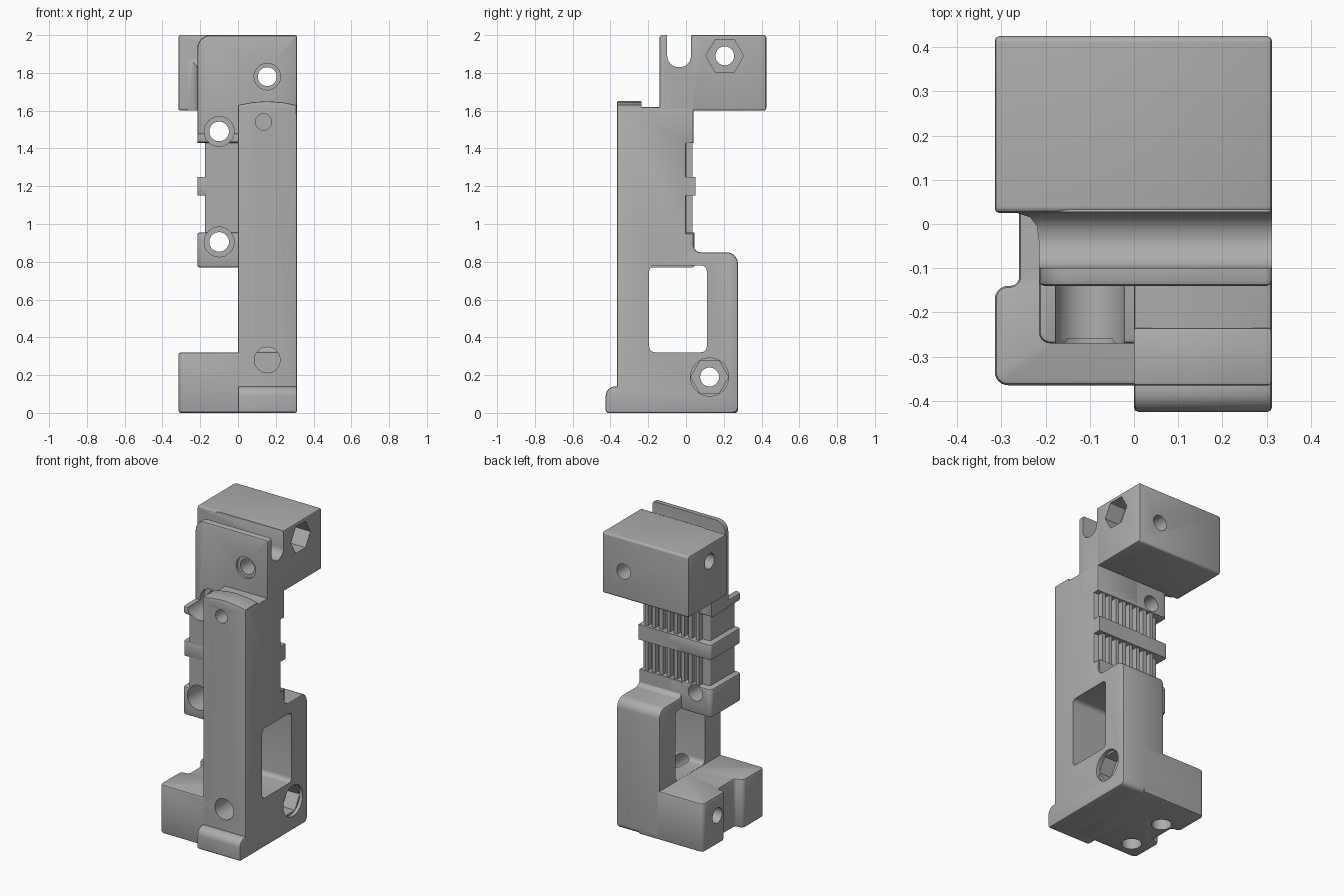
import bpy, bmesh, math
from mathutils import Vector

if "Cube" in bpy.data.objects:
    bpy.data.objects.remove(bpy.data.objects["Cube"])

grey = bpy.data.materials.new("plain grey")
grey.use_nodes = True
COLOUR = (0.42, 0.42, 0.42, 1)
grey.diffuse_color = COLOUR
grey.node_tree.nodes["Principled BSDF"].inputs["Base Color"].default_value = COLOUR


def outline(points, steps=6):
    """Round each (u, v, radius) corner; radius is optional."""
    result = []
    for i, p in enumerate(points):
        corner = Vector(p[:2])
        if len(p) < 3:
            result.append(corner)
            continue
        before, after = Vector(points[i - 1][:2]), Vector(points[(i + 1) % len(points)][:2])
        a = corner + (before - corner).normalized() * p[2]
        b = corner + (after - corner).normalized() * p[2]
        na, nb = a - corner, b - corner
        centre = a + nb
        for s in range(steps + 1):
            t = s / steps * math.pi / 2
            result.append(centre - nb * math.cos(t) - na * math.sin(t))
    return result


def prism(name, axis, points, lo, hi, bevel=0.0):
    """Extrude a profile along an axis, optionally softening both end rims."""
    place = {"x": lambda u, v, w: (w, u, v),
             "y": lambda u, v, w: (u, w, v),
             "z": lambda u, v, w: (u, v, w)}[axis]
    bm = bmesh.new()
    pts = outline(points)
    rings = [[bm.verts.new(place(p.x, p.y, w)) for p in pts] for w in (lo, hi)]
    caps = [bm.faces.new(r) for r in rings]
    n = len(pts)
    for i in range(n):
        j = (i + 1) % n
        bm.faces.new((rings[0][i], rings[0][j], rings[1][j], rings[1][i]))
    bmesh.ops.recalc_face_normals(bm, faces=bm.faces[:])
    if bevel:
        rims = [e for f in caps for e in f.edges]
        bmesh.ops.bevel(bm, geom=rims, offset=bevel, segments=2, profile=0.5,
                        affect='EDGES', clamp_overlap=True)
    mesh = bpy.data.meshes.new(name)
    bm.to_mesh(mesh)
    bm.free()
    mesh.materials.append(grey)
    obj = bpy.data.objects.new(name, mesh)
    bpy.context.scene.collection.objects.link(obj)
    return obj


def rect(u0, u1, v0, v1, r=0.0):
    corners = [(u0, v0), (u1, v0), (u1, v1), (u0, v1)]
    return [c + (r,) for c in corners] if r else corners


def disc(u, v, r, sides=32, turn=0.0):
    return [(u + r * math.cos(turn + 2 * math.pi * i / sides),
             v + r * math.sin(turn + 2 * math.pi * i / sides)) for i in range(sides)]


parts = []


def part(*args):
    parts.append(prism(*args))


# Tall side pillar with stepped back and front foot lip
part("side_pillar", "x", [
    (-.425, 0, .015), (.275, 0, .03), (.275, .85, .06), (.04, .85, .04),
    (.04, .95), (0, .95), (0, 1.43), (.04, 1.43), (.04, 1.62),
    (-.365, 1.62, .01), (-.365, .14), (-.425, .14, .05)], 0, .312, .012)
# Arched ridge on the pillar top
part("pillar_ridge", "y", [
    (0, 1.58), (.31, 1.58), (.31, 1.63), (.23, 1.645), (.155, 1.65),
    (.08, 1.645), (0, 1.63)], -.365, -.235, .006)
# Foot with notched side
part("foot", "z", [
    (-.315, -.365, .03), (.15, -.365), (.15, .275), (-.315, .275, .03),
    (-.315, .04, .03), (-.26, .04, .02), (-.26, -.14, .02),
    (-.315, -.14, .03)], 0, .32, .012)
# Clamp block, front plate and the fillet joining them
part("clamp_block", "x", rect(.025, .425, 1.6, 2, .015), -.315, .312, .01)
part("clamp_plate", "y", [
    (-.215, 1.43), (.312, 1.43), (.312, 2, .012), (-.215, 2, .07)], -.14, .04, .012)
part("clamp_fillet", "z", [
    (-.27, .03), (-.265, .025), (-.235, .015), (-.22, -.005), (-.215, -.04),
    (-.2, -.04), (-.2, .03)], 1.6, 1.95)
# Finned column with its collars
part("column_core", "z", rect(-.175, .1, -.26, 0, .01), .8, 1.47)
part("column_bottom_collar", "z", rect(-.215, .1, -.27, .045, .025), .77, .955, .012)
part("collar_back_bottom", "x", rect(-.05, .045, .85, .955), 0, .305)
part("column_middle_collar", "z", rect(-.215, .1, -.26, .05, .015), 1.15, 1.25, .006)
part("collar_back_middle", "x", rect(-.05, .05, 1.15, 1.25), 0, .31)
part("column_top_collar", "z", rect(-.215, .1, -.27, .04, .025), 1.43, 1.48, .01)
for i in range(8):
    x = -.12 + i * .053
    part(f"cooling_fin_{i + 1}", "z", rect(x, x + .024, -.03, .034), .93, 1.45)

# Cutters: groove, window, screw holes and nut pockets
cutters = [
    prism("cut_groove", "x", [(-.1, 2.1), (-.1, 1.83, .062), (.027, 1.83, .062),
                              (.027, 2.1)], -.4, .4),
    prism("cut_window", "x", rect(-.195, .11, .321, .78, .03), -.005, .4),
    prism("cut_pillar_top", "y", disc(.135, 1.54, .043), -.5, -.2),
    prism("cut_pillar_foot", "y", disc(.155, .28, .068), -.5, -.06),
    prism("cut_plate_screw", "y", disc(.155, 1.78, .05), -.5, .5),
    prism("cut_plate_sink", "y", disc(.155, 1.78, .07), -.2, -.125),
]
for y, z in ((.205, 1.89), (.125, .19)):
    cutters.append(prism("cut_side_screw", "x", disc(y, z, .05), -.5, .5))
    cutters.append(prism("cut_nut", "x", disc(y, z, .1, 6), .2, .5))
cutters.append(prism("cut_nut_sink", "x", disc(.125, .19, .101), .29, .5))
for z in (1.49, .905):
    cutters.append(prism("cut_column_screw", "y", disc(-.1, z, .052), -.5, .2))
    cutters.append(prism("cut_column_sink", "y", disc(-.1, z, .079), -.5, -.1))
for x, y in ((-.18, .04), (-.19, -.25)):
    cutters.append(prism("cut_bottom_hole", "z", disc(x, y, .06), -.1, .1))


def bounds(obj):
    cs = [v.co for v in obj.data.vertices]
    return [(min(c[k] for c in cs), max(c[k] for c in cs)) for k in range(3)]


# Cut every part that a cutter reaches, then shade
for obj in parts:
    bpy.context.view_layer.objects.active = obj
    for cut in cutters:
        if all(a[0] < b[1] and b[0] < a[1] for a, b in zip(bounds(obj), bounds(cut))):
            mod = obj.modifiers.new("cut", 'BOOLEAN')
            mod.operation = 'DIFFERENCE'
            mod.solver = 'EXACT'
            mod.object = cut
            bpy.ops.object.modifier_apply(modifier=mod.name)
for cut in cutters:
    bpy.data.objects.remove(cut)
bpy.ops.object.select_all(action='DESELECT')
for obj in parts:
    obj.select_set(True)
bpy.ops.object.shade_smooth_by_angle(angle=math.radians(35))
